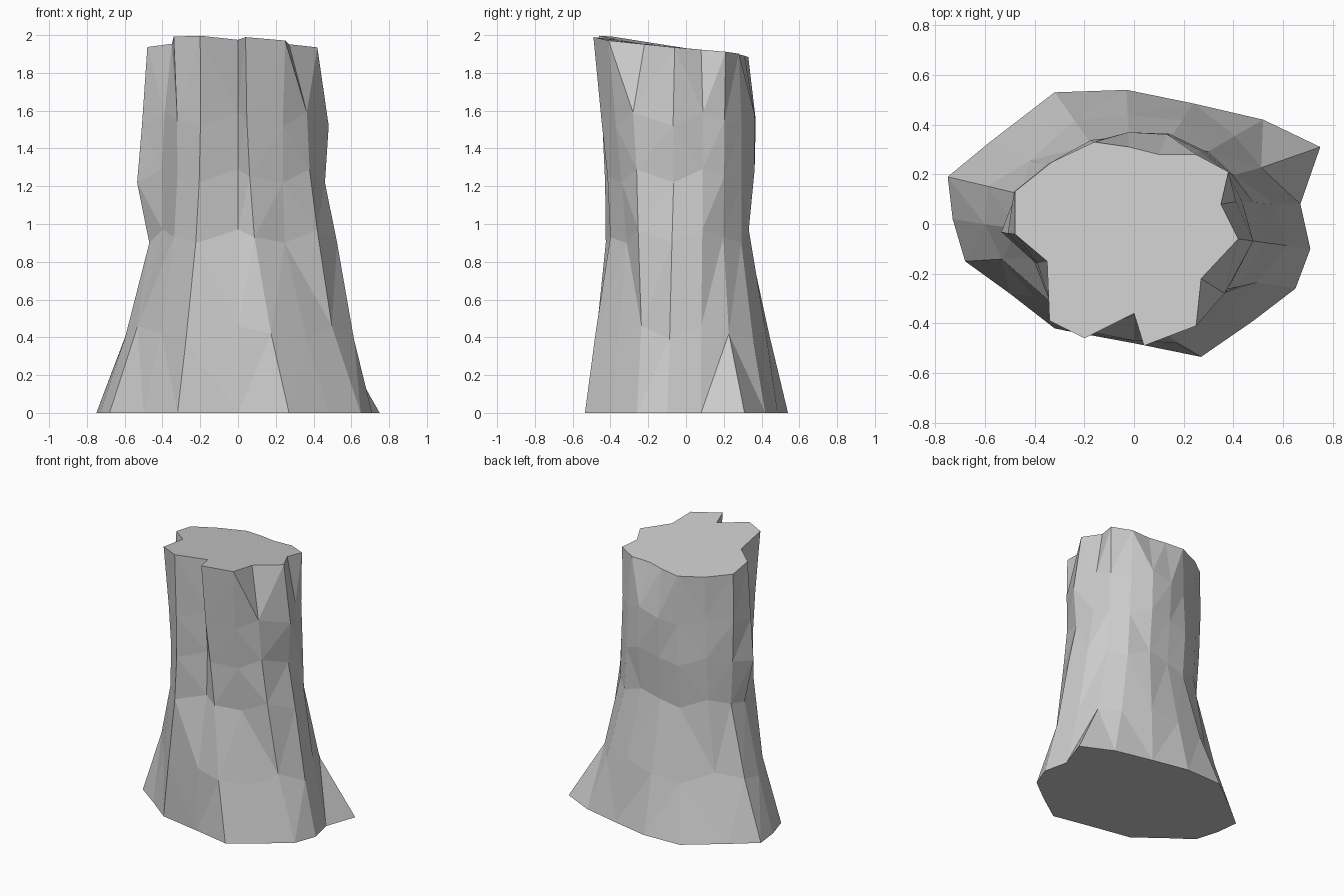
import bpy, bmesh
from mathutils import Vector

# Outlines of the cut top and the flared foot, anticlockwise, column by column
TOP = [(.42, -.06), (.35, .08), (.38, .21), (.25, .28), (.10, .28), (-.02, .31),
       (-.16, .33), (-.33, .25), (-.48, .13), (-.48, -.04), (-.35, -.15),
       (-.34, -.39), (-.20, -.46), (0, -.36), (.04, -.49), (.25, -.41), (.27, -.22)]
FOOT = [(.71, -.10), (.67, .08), (.75, .31), (.52, .42), (.24, .485), (-.03, .54),
        (-.32, .53), (-.58, .33), (-.75, .19), (-.73, .02), (-.68, -.15),
        (-.50, -.28), (-.32, -.42), (0, -.48), (.27, -.535), (.48, -.39), (.65, -.26)]

# Bark rings: height, share of the foot direction, radius of each ridge or groove
RINGS = [
    (.42, .65, (.62, .57, .56, .54, .46, .44, .48, .49, .61, .60, .55, .50, .51, .47, .51, .51, .55)),
    (.93, .30, (.53, .49, .45, .42, .36, .33, .36, .41, .47, .47, .42, .46, .48, .37, .41, .40, .49)),
    (1.25, .15, (.465, .445, .44, .41, .39, .355, .38, .42, .49, .535, .43, .46, .475, .36, .42, .415, .46)),
    (1.55, .05, (.485, .42, .43, .40, .385, .37, .37, .41, .50, .51, .42, .48, .485, .36, .45, .44, .46)),
]
STAGGER = (-.03, .04, 0)

bm = bmesh.new()
rows = [[bm.verts.new((x, y, 0)) for x, y in FOOT]]
for z, t, radii in RINGS:
    row = []
    for i, r in enumerate(radii):
        d = Vector(TOP[i]).lerp(Vector(FOOT[i]), t).normalized() * r
        # stagger heights so that the bark facets are irregular
        row.append(bm.verts.new((d.x, d.y, z + STAGGER[i % 3])))
    rows.append(row)
# Slightly warped, slanted cut
rows.append([bm.verts.new((x, y, 1.93 - .125 * y + .1 * x * y)) for x, y in TOP])

# Bark facets
n = len(TOP)
sides = [bm.faces.new((a[i], a[(i + 1) % n], b[(i + 1) % n], b[i]))
         for a, b in zip(rows, rows[1:]) for i in range(n)]
bmesh.ops.triangulate(bm, faces=sides, quad_method='SHORT_EDGE')

# Cut top and flat underside
bm.faces.new(rows[-1])
bm.faces.new(rows[0][::-1])
bmesh.ops.recalc_face_normals(bm, faces=bm.faces[:])

mesh = bpy.data.meshes.new("tree_stump")
bm.to_mesh(mesh)
bm.free()
bpy.context.collection.objects.link(bpy.data.objects.new("tree_stump", mesh))
